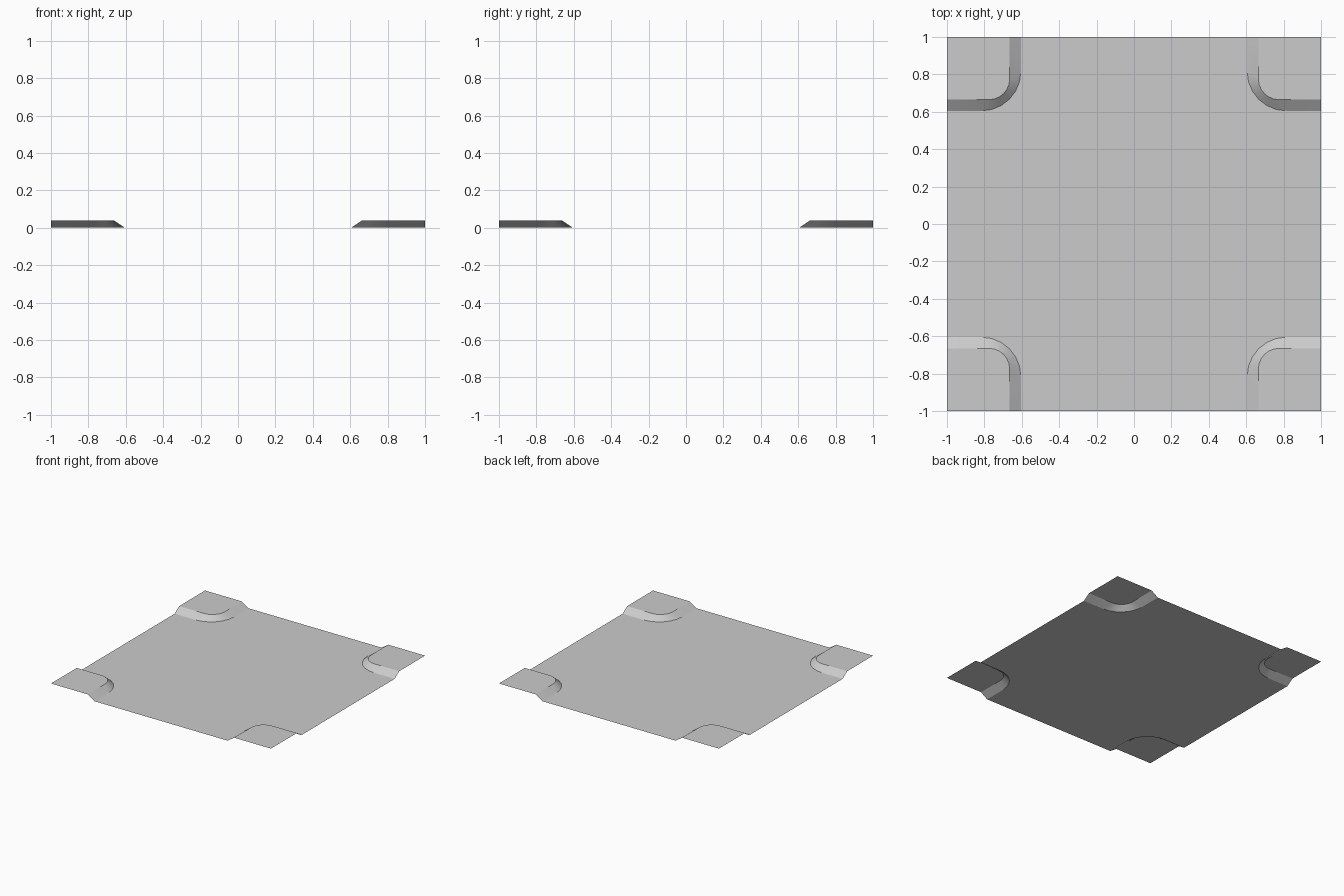
import bpy
from math import pi, cos, sin
from mathutils import Matrix

if "Cube" in bpy.data.objects:
    bpy.data.objects.remove(bpy.data.objects["Cube"])

HEIGHT = 0.04
SEGS = 6


def make_object(name, verts, faces):
    mesh = bpy.data.meshes.new(name)
    mesh.from_pydata(verts, [], faces)
    obj = bpy.data.objects.new(name, mesh)
    bpy.context.collection.objects.link(obj)
    return obj


def kerb_line(offset, radius, z, turn):
    """Rounded L from the right edge to the back edge, turned by quarter turns."""
    c = offset + radius
    pts = [(1, offset, z)]
    for i in range(SEGS + 1):
        a = pi / 2 * i / SEGS
        pts.append((c - radius * sin(a), c - radius * cos(a), z))
    pts.append((offset, 1, z))
    q = round(cos(turn * pi / 2)), round(sin(turn * pi / 2))
    return [(x * q[0] - y * q[1], x * q[1] + y * q[0], h) for x, y, h in pts]


road = []
for turn in range(4):
    low = kerb_line(0.605, 0.21, 0, turn)
    high = kerb_line(0.665, 0.11, HEIGHT, turn)
    road += low
    n = len(low)

    # Sloped kerb strip, open underneath
    kerb = make_object(f"kerb_{turn + 1}", low + high,
                       [(i + 1, i, n + i, n + i + 1) for i in range(n - 1)])
    bpy.ops.object.select_all(action='DESELECT')
    kerb.select_set(True)
    bpy.context.view_layer.objects.active = kerb
    bpy.ops.object.shade_smooth_by_angle()

    # Raised corner pavement sheet
    tip = Matrix.Rotation(turn * pi / 2, 3, 'Z') @ Matrix.Identity(3)
    corner = tip @ Matrix.Translation((1, 1, HEIGHT)).to_translation()
    make_object(f"pavement_{turn + 1}", high + [tuple(corner)],
                [tuple(reversed(range(n + 1)))])

# Cross-shaped road sheet
make_object("road", road, [tuple(range(len(road)))])
